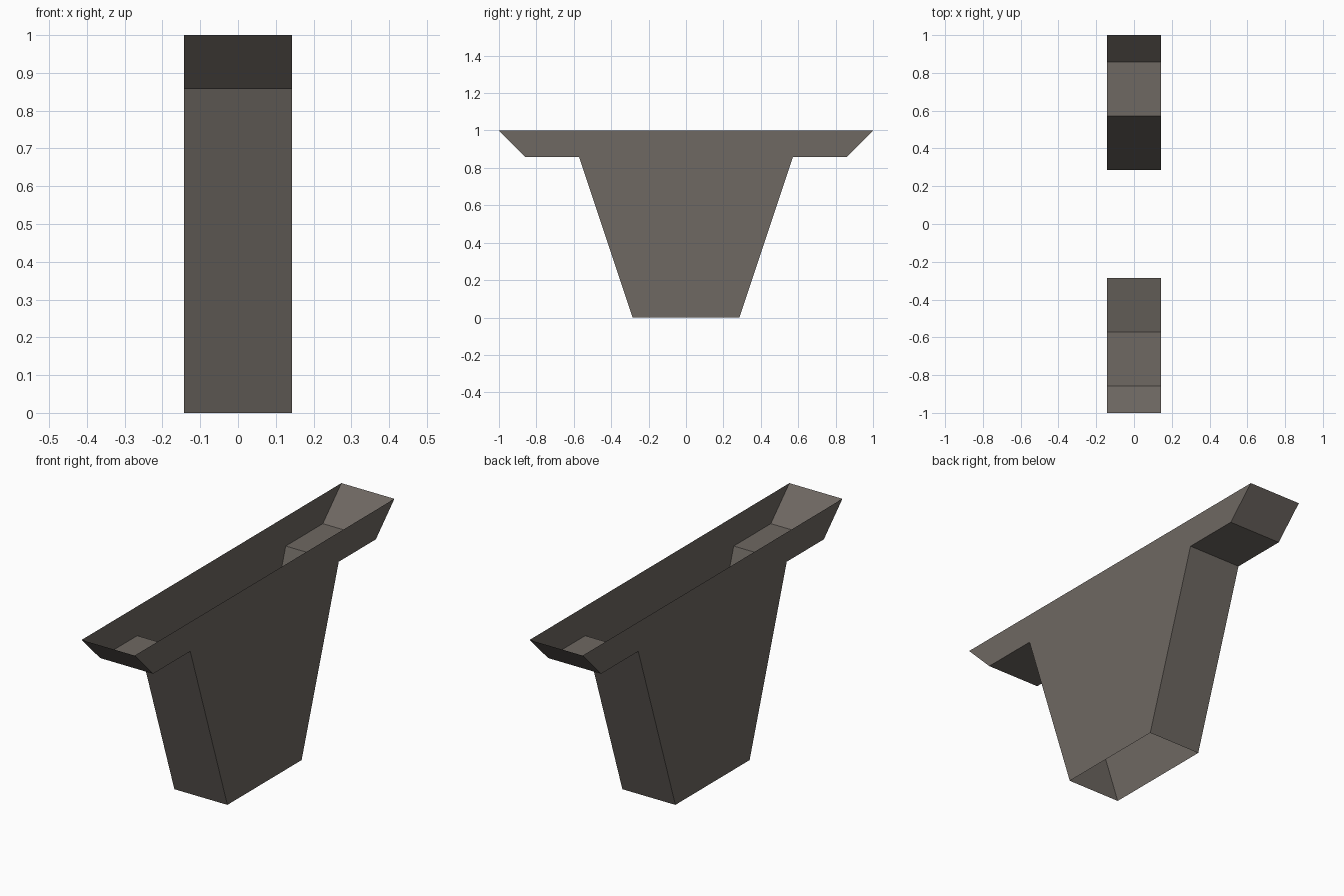
import bpy
import bmesh

if "Cube" in bpy.data.objects:
    bpy.data.objects.remove(bpy.data.objects["Cube"])

U = 1 / 7          # the model follows a grid of sevenths
HALF_WIDTH = U

# Single warm grey colour
grey = bpy.data.materials.new("warm grey")
grey.diffuse_color = (0.156, 0.138, 0.122, 1)
grey.use_nodes = True
grey.node_tree.nodes["Principled BSDF"].inputs["Base Color"].default_value = grey.diffuse_color

# Funnel side outline (y, z): half profile from bottom to rim, then mirrored
half = [(2 * U, 0), (4 * U, 6 * U), (6 * U, 6 * U), (1, 1)]
profile = half + [(-y, z) for y, z in reversed(half)]
OPEN_EDGES = {len(half) - 1, len(profile) - 1}   # open rim and open bottom

bm = bmesh.new()
right = [bm.verts.new((HALF_WIDTH, y, z)) for y, z in profile]
left = [bm.verts.new((-HALF_WIDTH, y, z)) for y, z in profile]

# Flat side plates
bm.faces.new(right)
bm.faces.new(left[::-1])

# Sloped end walls, ledges and flared lips
n = len(profile)
for i in range(n):
    if i not in OPEN_EDGES:
        j = (i + 1) % n
        bm.faces.new((right[i], left[i], left[j], right[j]))

mesh = bpy.data.meshes.new("chute_shell")
bm.to_mesh(mesh)
bm.free()
mesh.materials.append(grey)
shell = bpy.data.objects.new("chute_shell", mesh)
bpy.context.collection.objects.link(shell)
